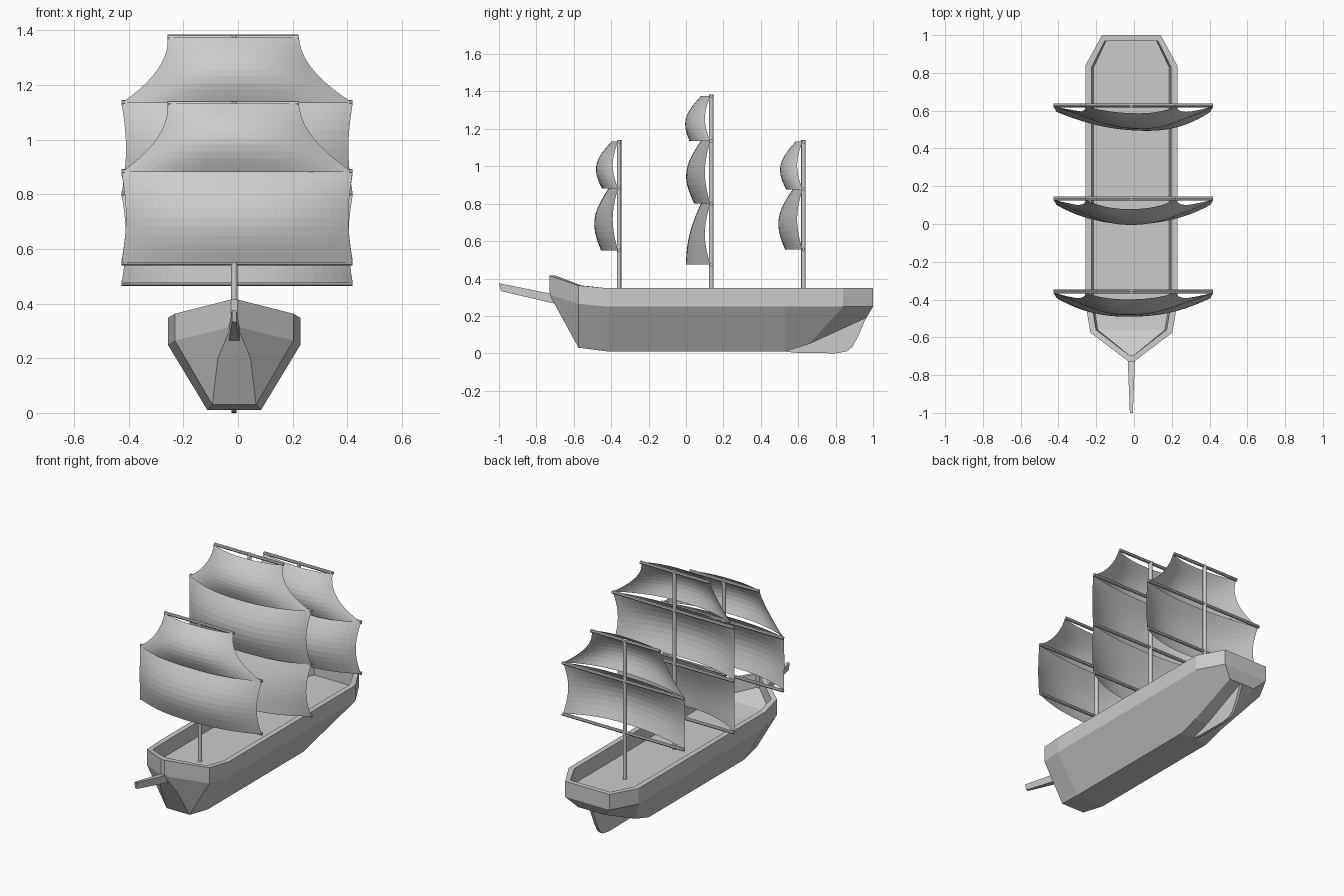
import bpy, bmesh, math
from mathutils import Vector

if "Cube" in bpy.data.objects:
    bpy.data.objects.remove(bpy.data.objects["Cube"])

CX = -0.014  # centreline of hull and masts
grey = bpy.data.materials.new("plain_grey")
grey.diffuse_color = (0.6, 0.6, 0.6, 1)
grey.use_nodes = True
grey.node_tree.nodes["Principled BSDF"].inputs["Base Color"].default_value = grey.diffuse_color


def make(name, bm, recalc=True):
    if recalc:
        bmesh.ops.recalc_face_normals(bm, faces=bm.faces)
    me = bpy.data.meshes.new(name)
    bm.to_mesh(me)
    bm.free()
    me.materials.append(grey)
    ob = bpy.data.objects.new(name, me)
    bpy.context.collection.objects.link(ob)
    return ob


def rod(name, a, b, r, sides=10):
    a, b = Vector(a), Vector(b)
    bm = bmesh.new()
    bmesh.ops.create_cone(bm, cap_ends=True, segments=sides, radius1=r, radius2=r, depth=(b - a).length)
    ob = make(name, bm)
    ob.rotation_euler = (b - a).to_track_quat('Z', 'Y').to_euler()
    ob.location = (a + b) / 2
    bpy.context.view_layer.objects.active = ob
    ob.select_set(True)
    bpy.ops.object.shade_smooth_by_angle(angle=math.radians(40))
    ob.select_set(False)


# Hull: lofted stations with bulwark walls and a sunken deck
# (y, half width, rail z, knuckle z, bottom y, bottom half width, bottom z, inner y, inner half width)
stations = [
    (-0.73, 0.012, 0.415, 0.315, -0.668, 0.06, 0.20, -0.695, 0.012),
    (-0.575, 0.217, 0.363, 0.265, -0.575, 0.08, 0.03, -0.56, 0.187),
    (-0.42, 0.243, 0.348, 0.25, -0.42, 0.098, 0.01, -0.42, 0.21),
    (0.53, 0.243, 0.348, 0.25, 0.53, 0.098, 0.01, 0.53, 0.21),
    (0.84, 0.243, 0.348, 0.25, 0.66, 0.098, 0.05, 0.83, 0.21),
    (1.0, 0.155, 0.348, 0.25, 0.965, 0.09, 0.19, 0.97, 0.14),
]
bm = bmesh.new()
rings = []
for y, w, zt, zk, yb, wb, zb, yi, wi in stations:
    half = [(wb, yb, zb), (w, y, zk), (w, y, zt), (wi, yi, zt), (wi * 0.95, yi, zt - 0.085)]
    pts = half + [(-a, b, c) for a, b, c in reversed(half)]
    rings.append([bm.verts.new((CX + a, b, c)) for a, b, c in pts])
for r, s in zip(rings, rings[1:]):
    for i in range(10):
        j = (i + 1) % 10
        bm.faces.new((r[i], r[j], s[j], s[i]))
for r in (rings[0], rings[-1]):
    for ids in ((0, 1, 8, 9), (1, 2, 7, 8), (2, 3, 6, 7), (3, 4, 5, 6)):
        bm.faces.new([r[i] for i in ids])
make("hull", bm)

# Skeg: thin rounded fin under the stern
outline = [(0.5, 0.012), (0.6, 0.002), (0.8, 0), (0.86, 0.01), (0.89, 0.035),
           (0.92, 0.09), (0.965, 0.195), (0.66, 0.06)]
bm = bmesh.new()
f = bm.faces.new([bm.verts.new((CX - 0.009, y, z)) for y, z in outline])
ext = bmesh.ops.extrude_face_region(bm, geom=[f])
bmesh.ops.translate(bm, vec=(0.018, 0, 0), verts=[v for v in ext["geom"] if isinstance(v, bmesh.types.BMVert)])
make("skeg", bm)

# Bowsprit: tapered square spar
bm = bmesh.new()
bmesh.ops.create_cube(bm, size=2)
for v in bm.verts:
    tip = v.co.y < 0
    x, z = v.co.x, v.co.z
    v.co = (CX + x * (0.008 if tip else 0.021),
            (-0.995 - 0.005 * z) if tip else -0.67,
            (0.354 + 0.021 * z) if tip else (0.283 + 0.025 * z))
make("bowsprit", bm)


def sail(name, y0, z0, z1, taper, depth, skew):
    """Billowing sheet between two yards; depth = (bottom, top, belly)."""
    b, t, k = depth
    nu, nv = 24, 10
    bm = bmesh.new()
    grid = []
    for j in range(nv + 1):
        v = j / nv
        belly = math.sin(math.pi * v)
        hw = 0.423 - (0.183 * (1 - (1 - v) ** 2) if taper else 0.016 * belly)
        row = []
        for i in range(nu + 1):
            u = 2 * i / nu - 1
            arc = (1 - abs(u) ** 2.3) * (1 + skew * u)
            d = (b * (1 - v) + t * v + k * belly) * arc + 0.028 * belly * (1 - arc)
            row.append(bm.verts.new((-0.003 - 0.014 * v * taper + u * hw, y0 - 0.006 - d, z0 + (z1 - z0) * v)))
        grid.append(row)
    for j in range(nv):
        for i in range(nu):
            bm.faces.new((grid[j][i], grid[j][i + 1], grid[j + 1][i + 1], grid[j + 1][i]))
    make(name, bm, False)


# Masts with yards and sails
low, high = (0.09, 0.05, 0.055), (0.085, 0.035, 0.055)
masts = [
    ("fore", -0.358, [0.55, 0.882, 1.132], [low, high], -0.08),
    ("main", 0.135, [0.475, 0.80, 1.135, 1.375], [(0.13, 0.05, 0.02), (0.085, 0.05, 0.06), (0.11, 0.05, 0.05)], -0.03),
    ("mizzen", 0.628, [0.555, 0.877, 1.132], [low, high], 0.25),
]
for name, y, yards, depths, skew in masts:
    rod(name + "_mast", (CX, y, 0.255), (CX, y, yards[-1] + 0.008), 0.012)
    for n, z in enumerate(yards):
        last = n == len(yards) - 1
        hw, c = (0.24, -0.018) if last else (0.423, -0.004)
        rod(f"{name}_yard_{n + 1}", (c - hw, y, z), (c + hw, y, z), 0.01, 8)
        if not last:
            sail(f"{name}_sail_{n + 1}", y, z, yards[n + 1], n == len(yards) - 2, depths[n], skew)
